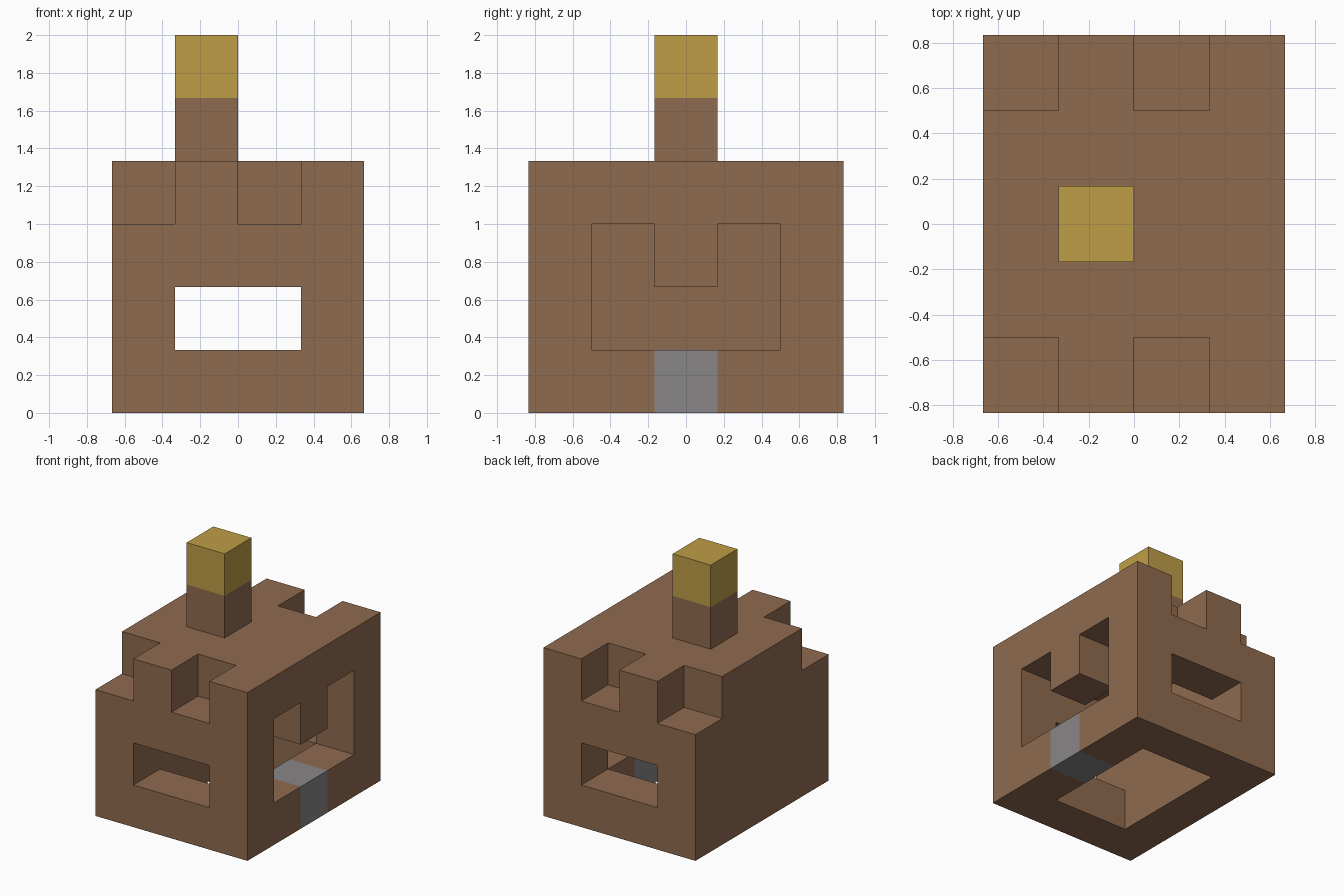
import bpy
import bmesh
from itertools import product
from mathutils import Vector

if "Cube" in bpy.data.objects:
    bpy.data.objects.remove(bpy.data.objects["Cube"], do_unlink=True)

CELL = 1 / 3
ORIGIN = Vector((-2, -2.5, 0))


def material(name, rgb):
    mat = bpy.data.materials.new(name)
    mat.use_nodes = True
    mat.diffuse_color = (*rgb, 1)
    bsdf = next(n for n in mat.node_tree.nodes if n.type == "BSDF_PRINCIPLED")
    bsdf.inputs["Base Color"].default_value = (*rgb, 1)
    return mat


def block(xs, ys, zs):
    """Grid cells in a box, given as (first, end) ranges."""
    return set(product(range(*xs), range(*ys), range(*zs)))


def build(name, cells, solid, mat):
    """Skin the cells, leaving out faces buried against any solid cell."""
    bm = bmesh.new()
    for cell in sorted(cells):
        for axis, sign in product(range(3), (-1, 1)):
            step = Vector((0, 0, 0))
            step[axis] = sign
            if tuple(int(c + s) for c, s in zip(cell, step)) in solid:
                continue
            u = Vector((0, 0, 0))
            u[(axis + 1) % 3] = sign
            v = Vector((0, 0, 0))
            v[(axis + 2) % 3] = 1
            mid = Vector(cell) + Vector((0.5, 0.5, 0.5)) + step / 2 + ORIGIN
            corners = ((-u - v), (u - v), (u + v), (v - u))
            bm.faces.new([bm.verts.new((mid + c / 2) * CELL) for c in corners])
    bmesh.ops.remove_doubles(bm, verts=bm.verts, dist=0.001)
    mesh = bpy.data.meshes.new(name)
    bm.to_mesh(mesh)
    bm.free()
    mesh.materials.append(mat)
    obj = bpy.data.objects.new(name, mesh)
    bpy.context.collection.objects.link(obj)


brown = material("brown_brick", (0.275, 0.146, 0.078))
gold = material("gold", (0.515, 0.337, 0.061))
grey = material("grey_stone", (0.246, 0.240, 0.240))

# Single-colour blocks
post = block((1, 2), (2, 3), (4, 5))
cap = block((1, 2), (2, 3), (5, 6))
doorstep = block((3, 4), (2, 3), (0, 1))

# Body: hollow box open underneath
body = block((0, 4), (0, 5), (0, 4))
body -= block((1, 3), (1, 4), (0, 3))
# Slots through the front and back walls
body -= block((1, 3), (0, 5), (1, 2))
# Side doorway with a block hanging from its lintel
body -= block((3, 4), (1, 4), (1, 3))
body |= block((3, 4), (2, 3), (2, 3))
# Notches in the parapet at both ends
for x, y in product((0, 2), (0, 4)):
    body.discard((x, y, 3))
body -= doorstep

solid = body | post | cap | doorstep
build("body", body, solid, brown)
build("post", post, solid, brown)
build("post_cap", cap, solid, gold)
build("doorstep", doorstep, solid, grey)
